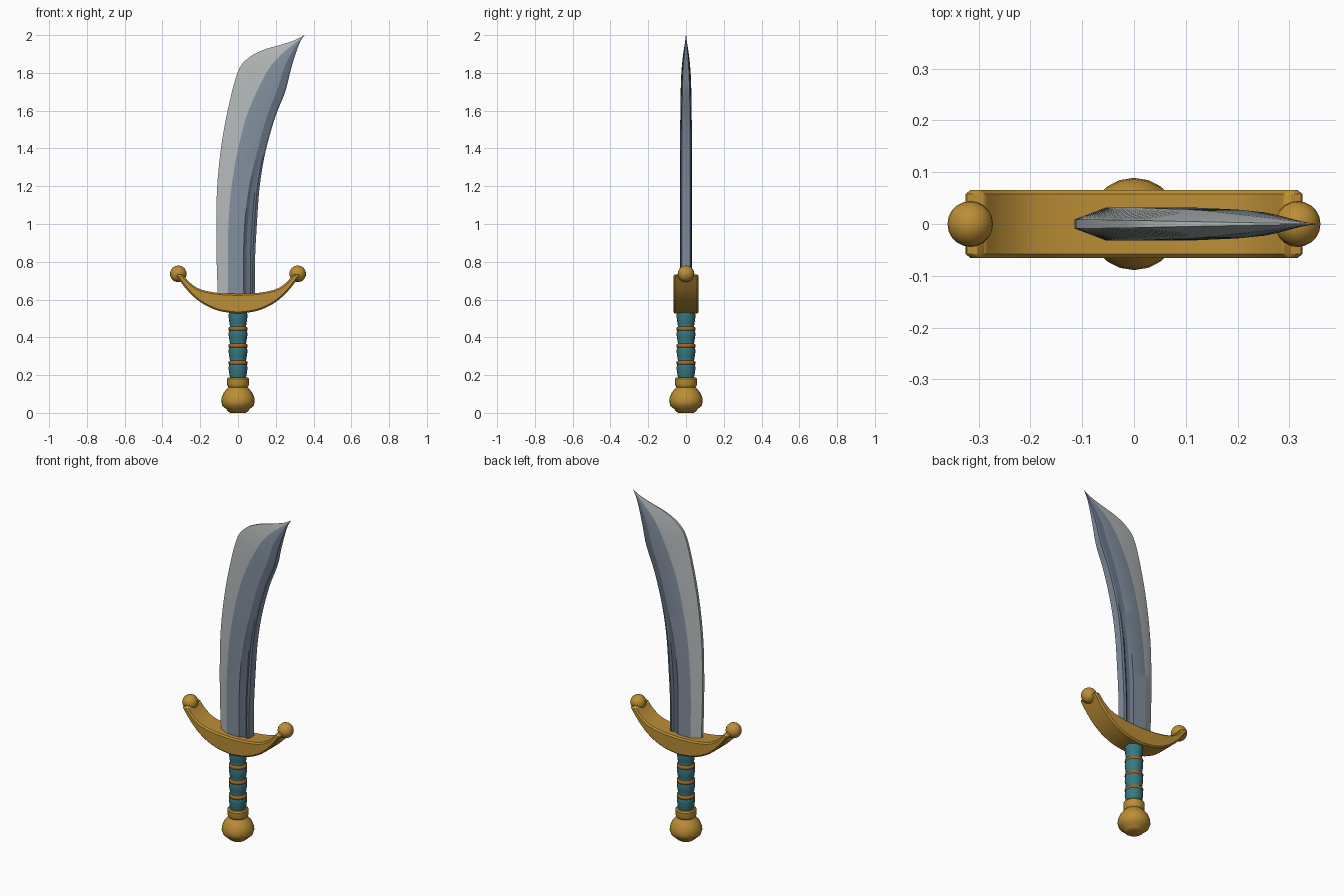
import bpy, bmesh, math

if "Cube" in bpy.data.objects:
    bpy.data.objects.remove(bpy.data.objects["Cube"])


def material(name, rgb):
    m = bpy.data.materials.new(name)
    m.diffuse_color = (*rgb, 1)
    m.use_nodes = True
    m.node_tree.nodes["Principled BSDF"].inputs["Base Color"].default_value = m.diffuse_color
    return m


GOLD = material("gold", (0.50, 0.27, 0.036))
TEAL = material("teal wrap", (0.036, 0.19, 0.22))
COPPER = material("copper band", (0.36, 0.14, 0.02))
EDGE = material("pale steel", (0.45, 0.48, 0.48))
MID = material("blue steel", (0.22, 0.275, 0.34))
DARK = material("dark steel", (0.125, 0.16, 0.215))


def finish(name, bm, mats, angle=35):
    bmesh.ops.recalc_face_normals(bm, faces=bm.faces[:])
    me = bpy.data.meshes.new(name)
    bm.to_mesh(me)
    bm.free()
    ob = bpy.data.objects.new(name, me)
    bpy.context.collection.objects.link(ob)
    for m in mats:
        me.materials.append(m)
    bpy.ops.object.select_all(action='DESELECT')
    ob.select_set(True)
    bpy.context.view_layer.objects.active = ob
    bpy.ops.object.shade_smooth_by_angle(angle=math.radians(angle))
    return ob


def smooth_rows(rows, n):
    """Catmull-Rom interpolation of rows of numbers."""
    out = []
    for i in range(len(rows) - 1):
        a, b, c, d = (rows[max(0, min(len(rows) - 1, i + k))] for k in (-1, 0, 1, 2))
        for s in range(n):
            t = s / n
            out.append([q + 0.5 * t * (r - p + t * (2*p - 5*q + 4*r - w + t * (3*(q - r) + w - p)))
                        for p, q, r, w in zip(a, b, c, d)])
    out.append(list(rows[-1]))
    return out


def lathe(name, profile, mats, sides=20, angle=35):
    """Closed solid of revolution around z from (radius, height) points."""
    bm = bmesh.new()
    rings = [[bm.verts.new((r * math.cos(2 * math.pi * k / sides), r * math.sin(2 * math.pi * k / sides), z))
              for k in range(sides)] for r, z in profile]
    for a, b in zip(rings, rings[1:]):
        for k in range(sides):
            j = (k + 1) % sides
            bm.faces.new((a[k], a[j], b[j], b[k]))
    bm.faces.new(rings[0])
    bm.faces.new(rings[-1])
    return finish(name, bm, mats, angle)


# Blade stations: left x, z, right x, z, two facet splits, half thickness, groove depth
stations = [
    (-0.105, 0.58, 0.09, 0.58, 0.28, 0.70, 0.032, 0.010),
    (-0.113, 0.80, 0.09, 0.80, 0.29, 0.70, 0.032, 0.010),
    (-0.115, 1.00, 0.10, 1.00, 0.30, 0.70, 0.032, 0.010),
    (-0.110, 1.20, 0.115, 1.20, 0.34, 0.75, 0.032, 0.007),
    (-0.090, 1.40, 0.145, 1.38, 0.38, 0.82, 0.032, 0.001),
    (-0.055, 1.60, 0.195, 1.56, 0.42, 0.83, 0.030, 0),
    (-0.003, 1.80, 0.250, 1.70, 0.50, 0.84, 0.027, 0),
    (0.050, 1.875, 0.275, 1.80, 0.54, 0.84, 0.022, 0),
    (0.130, 1.92, 0.295, 1.87, 0.56, 0.84, 0.016, 0),
    (0.230, 1.95, 0.315, 1.93, 0.56, 0.84, 0.009, 0),
    (0.300, 1.973, 0.332, 1.97, 0.56, 0.84, 0.004, 0),
    (0.350, 2.0, 0.351, 1.999, 0.56, 0.84, 0.0008, 0),
]
bm = bmesh.new()
rings = []
for lx, lz, rx, rz, f1, f2, h, g in smooth_rows(stations, 5):
    g = max(g, 0)
    rest = 1 - f2
    half = [(0, 0.27 * h), (f1, h), (f2, h), (f2 + 0.25 * rest, 0.95 * h - g),
            (f2 + 0.6 * rest, 0.9 * h - g), (f2 + 0.8 * rest, 0.87 * h), (1, 0.7 * h)]
    loop = [(f, -y) for f, y in half] + [(f, y) for f, y in reversed(half)]
    rings.append([bm.verts.new((lx + f * (rx - lx), y, lz + f * (rz - lz))) for f, y in loop])
strip_mats = [0, 1, 2, 2, 2, 2, 1, 2, 2, 2, 2, 1, 0, 0]
for a, b in zip(rings, rings[1:]):
    for k in range(14):
        j = (k + 1) % 14
        bm.faces.new((a[k], a[j], b[j], b[k])).material_index = strip_mats[k]
bm.faces.new(rings[0])
bm.faces.new(rings[-1])
finish("blade", bm, [EDGE, MID, DARK], 20)

# Crescent crossguard: half outline, mirrored, extruded and chamfered
lower = smooth_rows([(0, 0.525), (0.10, 0.54), (0.19, 0.58), (0.265, 0.645), (0.33, 0.73)], 5)
upper = smooth_rows([(0.295, 0.735), (0.255, 0.69), (0.20, 0.655), (0.11, 0.636), (0, 0.63)], 5)
right = lower + upper
outline = right + [(-x, z) for x, z in reversed(right[1:-1])]
bm = bmesh.new()
face = bm.faces.new([bm.verts.new((x, -0.066, z)) for x, z in outline])
ext = bmesh.ops.extrude_face_region(bm, geom=[face])
bmesh.ops.translate(bm, vec=(0, 0.132, 0),
                    verts=[v for v in ext["geom"] if isinstance(v, bmesh.types.BMVert)])
guard = finish("crossguard", bm, [GOLD])
bevel = guard.modifiers.new("chamfer", 'BEVEL')
bevel.width = 0.011
bevel.segments = 1
bevel.limit_method = 'ANGLE'
bevel.angle_limit = math.radians(50)

# Ball on each end of the guard
for side, label in ((-1, "left"), (1, "right")):
    bm = bmesh.new()
    bmesh.ops.create_uvsphere(bm, u_segments=20, v_segments=12, radius=0.044)
    bmesh.ops.translate(bm, verts=bm.verts[:], vec=(side * 0.316, 0, 0.736))
    finish(label + "_guard_ball", bm, [GOLD])

# Grip: wrapped sections that narrow toward each band
bands = [0.265, 0.355, 0.445]
cuts = [0.175] + bands + [0.545]
grip = []
for a, b in zip(cuts, cuts[1:]):
    for t, r in ((0.08, 0.042), (0.35, 0.046), (0.65, 0.050), (0.92, 0.048)):
        grip.append((r, a + t * (b - a)))
lathe("grip", grip, [TEAL], 16)
for i, z in enumerate(bands):
    lathe("grip_band_%d" % (i + 1), [(0.040, z - 0.013), (0.049, z - 0.008), (0.051, z),
                                   (0.049, z + 0.008), (0.040, z + 0.013)], [COPPER], 16, 60)

# Pommel with a flattened base, and the collar above it
lathe("pommel", [(0.040, 0), (0.052, 0.008), (0.064, 0.022), (0.082, 0.036), (0.089, 0.058),
                 (0.086, 0.082), (0.075, 0.108), (0.058, 0.128), (0.046, 0.140)], [GOLD])
lathe("pommel_collar", [(0.046, 0.130), (0.055, 0.142), (0.058, 0.150),
                        (0.058, 0.180), (0.052, 0.188), (0.040, 0.188)], [GOLD])
